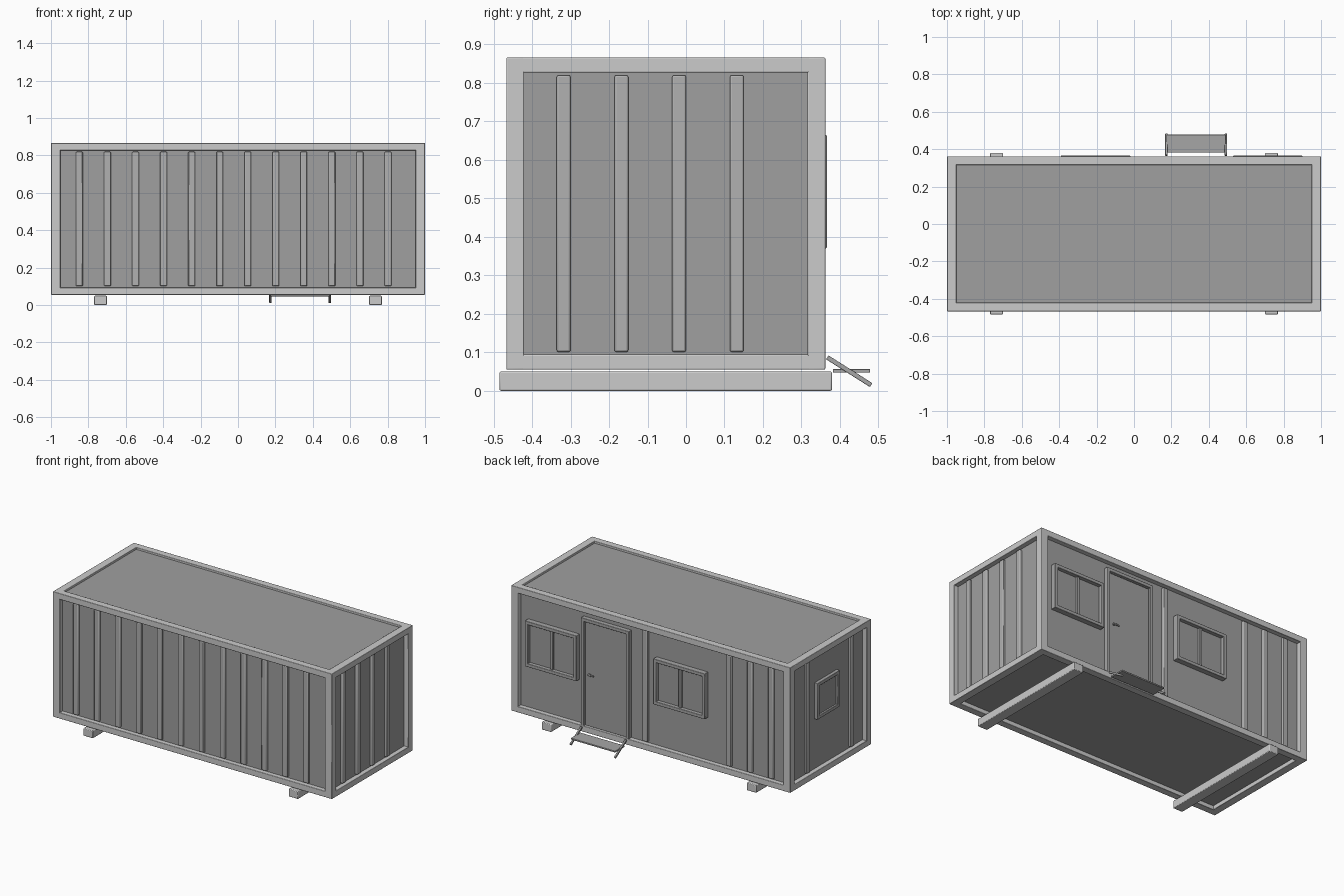
import bpy, math
from mathutils import Vector

if "Cube" in bpy.data.objects:
    bpy.data.objects.remove(bpy.data.objects["Cube"])

X0, X1, Y0, Y1, Z0, Z1 = -1.0, 1.0, -0.467, 0.362, 0.055, 0.866
FX, FY, FZ = 0.05, 0.046, 0.039      # frame bar sizes
REC = 0.03                           # wall recess
WF, WB = Y0 + REC, Y1 - REC          # front and back wall planes
WR, WL = X1 - REC, X0 + REC          # right and left wall planes
YC = (Y0 + Y1) / 2


def grey(name, v):
    m = bpy.data.materials.new(name)
    m.diffuse_color = (v, v, v, 1)
    m.use_nodes = True
    m.node_tree.nodes["Principled BSDF"].inputs["Base Color"].default_value = m.diffuse_color
    return m


# Greys: light frame, dark panels, in-between trim
FRAME, PANEL, RIB = grey("frame_grey", 0.66), grey("panel_grey", 0.35), grey("rib_grey", 0.44)
TRIM, GLASS, BASE = grey("trim_grey", 0.38), grey("glass_grey", 0.33), grey("base_grey", 0.52)


def box(name, mat, x, y, z, bevel=0.0, rot=None):
    bpy.ops.mesh.primitive_cube_add(size=1, location=(sum(x) / 2, sum(y) / 2, sum(z) / 2))
    o = bpy.context.object
    o.name = name
    o.scale = (abs(x[1] - x[0]), abs(y[1] - y[0]), abs(z[1] - z[0]))
    bpy.ops.object.transform_apply(location=False, rotation=False, scale=True)
    o.data.materials.append(mat)
    if rot:
        o.rotation_euler = rot
    if bevel:
        m = o.modifiers.new("bevel", 'BEVEL')
        m.width, m.segments = bevel, 2
        bpy.ops.object.shade_smooth_by_angle()
    return o


# Outer frame: posts, long rails, end rails
for xr in ((X0, X0 + FX), (X1 - FX, X1)):
    for yr in ((Y0, Y0 + FY), (Y1 - FY, Y1)):
        box("corner_post", FRAME, xr, yr, (Z0, Z1), 0.003)
    for zr in ((Z0, Z0 + FZ), (Z1 - FZ, Z1)):
        box("end_rail", FRAME, xr, (Y0, Y1), zr, 0.003)
for yr in ((Y0, Y0 + FY), (Y1 - FY, Y1)):
    for zr in ((Z0, Z0 + FZ), (Z1 - FZ, Z1)):
        box("long_rail", FRAME, (X0, X1), yr, zr, 0.003)

# Wall, roof and floor panels
T = 0.012
WZ = (Z0 + 0.03, Z1 - 0.02)
box("front_wall", PANEL, (WL, WR), (WF, WF + T), WZ)
box("back_wall", PANEL, (WL, WR), (WB - T, WB), WZ)
box("right_wall", PANEL, (WR - T, WR), (WF, WB), WZ)
box("left_wall", PANEL, (WL, WL + T), (WF, WB), WZ)
RX, RY = (X0 + 0.02, X1 - 0.02), (Y0 + 0.02, Y1 - 0.02)
box("roof", PANEL, RX, RY, (Z1 - 0.025, Z1 - 0.013))
box("floor", PANEL, RX, RY, (Z0 + 0.026, Z0 + 0.036))

# Vertical wall ribs
RW, RD, RZ = 0.018, 0.016, (0.101, 0.82)
for i in range(12):
    x = -0.848 + 0.15 * i
    box("front_rib", RIB, (x - RW, x + RW), (WF - RD, WF + 0.005), RZ, 0.005)
for x in (-0.848, -0.698, -0.548, 0.052):
    box("back_rib", RIB, (x - RW, x + RW), (WB - 0.005, WB + RD), RZ, 0.005)
for i in range(4):
    y = -0.318 + 0.15 * i
    box("right_rib", RIB, (WR - 0.005, WR + RD), (y - RW, y + RW), RZ, 0.005)
    if i in (0, 3):
        y += 0.02
        box("left_rib", RIB, (WL - RD, WL + 0.005), (y - RW, y + RW), RZ, 0.005)


def wall_box(name, mat, wall, u, d, z, bevel=0.0):
    """Box placed on the back or left wall: u along the wall, d outward."""
    if wall == "back":
        return box(name, mat, u, (WB + d[0], WB + d[1]), z, bevel)
    return box(name, mat, (WL - d[1], WL - d[0]), u, z, bevel)


def window(wall, u0, u1, z0, z1, depth, mullion):
    w = 0.022
    for u in ((u0, u0 + w), (u1 - w, u1)):
        wall_box("window_jamb", TRIM, wall, u, (-0.005, depth), (z0, z1), 0.003)
    for z in ((z0, z0 + w), (z1 - w, z1)):
        wall_box("window_rail", TRIM, wall, (u0, u1), (-0.005, depth), z, 0.003)
    wall_box("window_glass", GLASS, wall, (u0 + 0.01, u1 - 0.01), (-0.002, 0.01),
             (z0 + 0.01, z1 - 0.01))
    if mullion:
        c = (u0 + u1) / 2
        wall_box("window_mullion", TRIM, wall, (c - 0.009, c + 0.009), (0, depth * 0.7),
                 (z0 + w, z1 - w), 0.002)


window("back", 0.53, 0.90, 0.37, 0.665, 0.034, True)
window("back", -0.39, -0.02, 0.37, 0.665, 0.034, True)
window("left", -0.16, 0.07, 0.415, 0.65, 0.022, False)

# Door with frame, leaf and handle
DX0, DX1, DZ = 0.158, 0.502, 0.79
for u in ((DX0, DX0 + 0.022), (DX1 - 0.022, DX1)):
    wall_box("door_jamb", TRIM, "back", u, (-0.005, 0.028), (0.09, DZ), 0.003)
wall_box("door_head", TRIM, "back", (DX0, DX1), (-0.005, 0.028), (DZ - 0.022, DZ), 0.003)
wall_box("door_leaf", PANEL, "back", (DX0 + 0.025, DX1 - 0.025), (-0.002, 0.016),
         (0.095, DZ - 0.026), 0.002)
wall_box("handle_stem", TRIM, "back", (0.440, 0.452), (0.01, 0.028), (0.424, 0.436))
wall_box("door_handle", TRIM, "back", (0.412, 0.455), (0.022, 0.03), (0.425, 0.435), 0.002)

# Entry step: sloped side bars and a tread
a, b = Vector((0, 0.367, 0.087)), Vector((0, 0.481, 0.015))
mid, length = (a + b) / 2, (b - a).length
ang = math.atan2(b.z - a.z, b.y - a.y)
for x in (0.173, 0.491):
    box("step_side", TRIM, (x - 0.006, x + 0.006), (mid.y - length / 2, mid.y + length / 2),
        (mid.z - 0.006, mid.z + 0.006), 0.002, (ang, 0, 0))
box("step_tread", TRIM, (0.173, 0.491), (0.382, 0.478), (0.047, 0.057), 0.002)

# Support skids
for x in (-0.735, 0.735):
    box("skid", BASE, (x - 0.034, x + 0.034), (YC - 0.432, YC + 0.432), (0, 0.05), 0.004)
